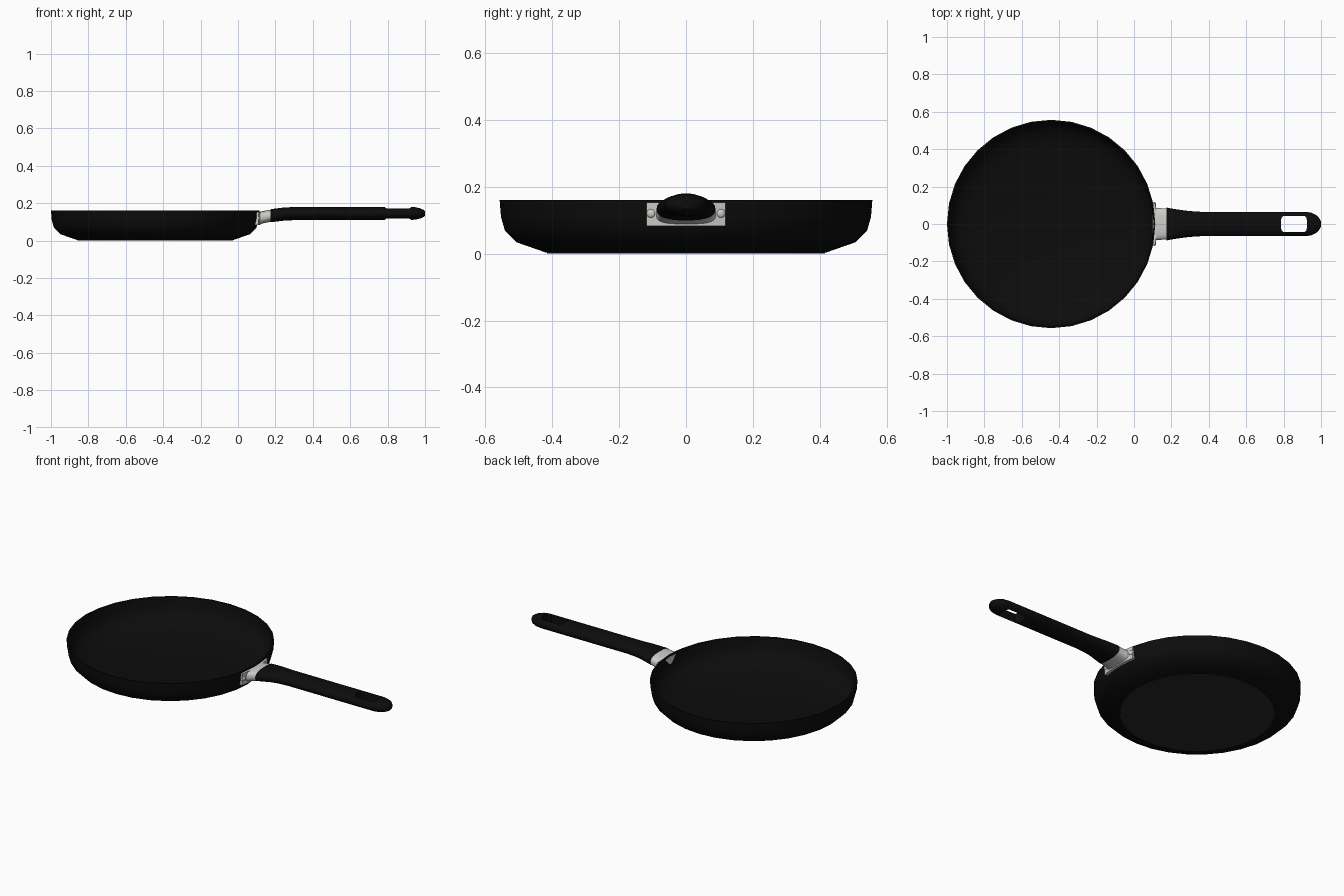
import bpy, bmesh, math
from mathutils import Vector, Matrix

if "Cube" in bpy.data.objects:
    bpy.data.objects.remove(bpy.data.objects["Cube"])

CX, R = -0.443, 0.557          # pan centre and rim radius


def material(name, r, g, b):
    m = bpy.data.materials.new(name)
    m.diffuse_color = (r, g, b, 1)
    m.use_nodes = True
    m.node_tree.nodes["Principled BSDF"].inputs["Base Color"].default_value = m.diffuse_color
    return m


black = material("black_coating", 0.0037, 0.0037, 0.0037)
grey = material("dark_grey_base", 0.021, 0.021, 0.021)
steel = material("brushed_steel", 0.6, 0.6, 0.58)


def finish(bm, name, mats, angle=35):
    bmesh.ops.recalc_face_normals(bm, faces=bm.faces)
    me = bpy.data.meshes.new(name)
    bm.to_mesh(me)
    bm.free()
    for m in mats:
        me.materials.append(m)
    ob = bpy.data.objects.new(name, me)
    bpy.context.collection.objects.link(ob)
    bpy.ops.object.select_all(action='DESELECT')
    ob.select_set(True)
    bpy.context.view_layer.objects.active = ob
    if angle:
        bpy.ops.object.shade_smooth_by_angle(angle=math.radians(angle))
    return ob


def skin(bm, rings, caps=True):
    """Bridge a list of closed point rings, optionally capping both ends."""
    vs = [[bm.verts.new(p) for p in ring] for ring in rings]
    n = len(vs[0])
    for a, b in zip(vs, vs[1:]):
        for i in range(n):
            bm.faces.new((a[i], a[(i + 1) % n], b[(i + 1) % n], b[i]))
    if caps:
        bm.faces.new(vs[0])
        bm.faces.new(vs[-1])


def oval(x, w, h, z, power=2.0, n=32, lean=0.0):
    """Super-ellipse cross-section across the handle axis."""
    pts = []
    for i in range(n):
        a = 2 * math.pi * i / n
        c, s = math.cos(a), math.sin(a)
        y = w * math.copysign(abs(c) ** (2 / power), c)
        dz = h * math.copysign(abs(s) ** (2 / power), s)
        pts.append((x - lean * dz, y, z + dz))
    return pts


# Pan: lathed wall, rim and hollow inside, 32 sides
profile = [(0.418, 0.003), (0.507, 0.034), (0.541, 0.068), (0.553, 0.11), (R, 0.16),
           (0.549, 0.16), (0.544, 0.112), (0.53, 0.074), (0.498, 0.043), (0.415, 0.016)]
bm = bmesh.new()
skin(bm, [[(CX + r * math.cos(i * math.pi / 16), r * math.sin(i * math.pi / 16), z)
           for i in range(32)] for r, z in profile])
finish(bm, "pan_body", [black])

# Base disc under the pan
bm = bmesh.new()
bmesh.ops.create_cone(bm, cap_ends=True, segments=32, radius1=0.415, radius2=0.415, depth=0.005,
                      matrix=Matrix.Translation((CX, 0, 0.0025)))
finish(bm, "base_disc", [grey])

# Handle: lofted ovals, wide at the neck and rounded at the tip
sections = [(0.174, 0.088, 0.034, 0.133, 2.5), (0.20, 0.083, 0.035, 0.136, 2.4),
            (0.25, 0.075, 0.035, 0.142, 2.2), (0.30, 0.069, 0.035, 0.144, 2),
            (0.36, 0.065, 0.035, 0.145, 2), (0.60, 0.065, 0.035, 0.145, 2),
            (0.92, 0.065, 0.035, 0.145, 2), (0.95, 0.060, 0.033, 0.145, 2),
            (0.975, 0.047, 0.027, 0.145, 2), (0.992, 0.029, 0.019, 0.145, 2),
            (1.0, 0.012, 0.012, 0.145, 2)]
bm = bmesh.new()
skin(bm, [oval(*s) for s in sections])
handle = finish(bm, "handle", [black], None)

# Hanging hole cut through the handle end
outline = [(0.785, 0.018), (0.789, 0.034), (0.797, 0.043), (0.912, 0.043), (0.921, 0.034), (0.925, 0.018)]
outline += [(x, -y) for x, y in reversed(outline)]
bm = bmesh.new()
skin(bm, [[(x, y, z) for x, y in outline] for z in (0.05, 0.25)])
cutter = finish(bm, "hole_cutter", [black], None)
cutter.hide_render = True
mod = handle.modifiers.new("hole", 'BOOLEAN')
mod.operation = 'DIFFERENCE'
mod.solver = 'EXACT'
mod.object = cutter
bpy.ops.object.select_all(action='DESELECT')
handle.select_set(True)
bpy.context.view_layer.objects.active = handle
bpy.ops.object.modifier_apply(modifier="hole")
bpy.data.objects.remove(cutter, do_unlink=True)
bpy.ops.object.shade_smooth_by_angle(angle=math.radians(35))

# Steel neck between pan and handle
bm = bmesh.new()
skin(bm, [oval(0.100, 0.092, 0.034, 0.118, 3.5), oval(0.125, 0.086, 0.033, 0.123, 3.2),
          oval(0.150, 0.084, 0.033, 0.128, 2.9), oval(0.178, 0.084, 0.032, 0.133, 2.6)])
finish(bm, "neck", [steel])

# Mounting plate curved round the pan wall
bm = bmesh.new()
half = math.asin(0.118 / 0.565)
rings = []
for i in range(9):
    a = -half + 2 * half * i / 8
    rings.append([(CX + r * math.cos(a), r * math.sin(a), z)
                  for r, z in ((0.545, 0.082), (0.563, 0.082), (0.567, 0.153), (0.552, 0.153))])
skin(bm, rings)
finish(bm, "mounting_plate", [steel])

# Rivets on both ends of the plate
for side, label in ((-1, "front"), (1, "back")):
    a = side * math.asin(0.105 / 0.565)
    out = Vector((math.cos(a), math.sin(a), 0))
    rot = out.to_track_quat('Z', 'Y').to_matrix().to_4x4()
    bm = bmesh.new()
    bmesh.ops.create_uvsphere(bm, u_segments=16, v_segments=8, radius=0.013,
                              matrix=Matrix.Translation(Vector((CX, 0, 0.12)) + out * 0.565)
                              @ rot @ Matrix.Diagonal((1, 1, 0.5, 1)))
    finish(bm, "rivet_" + label, [steel])
